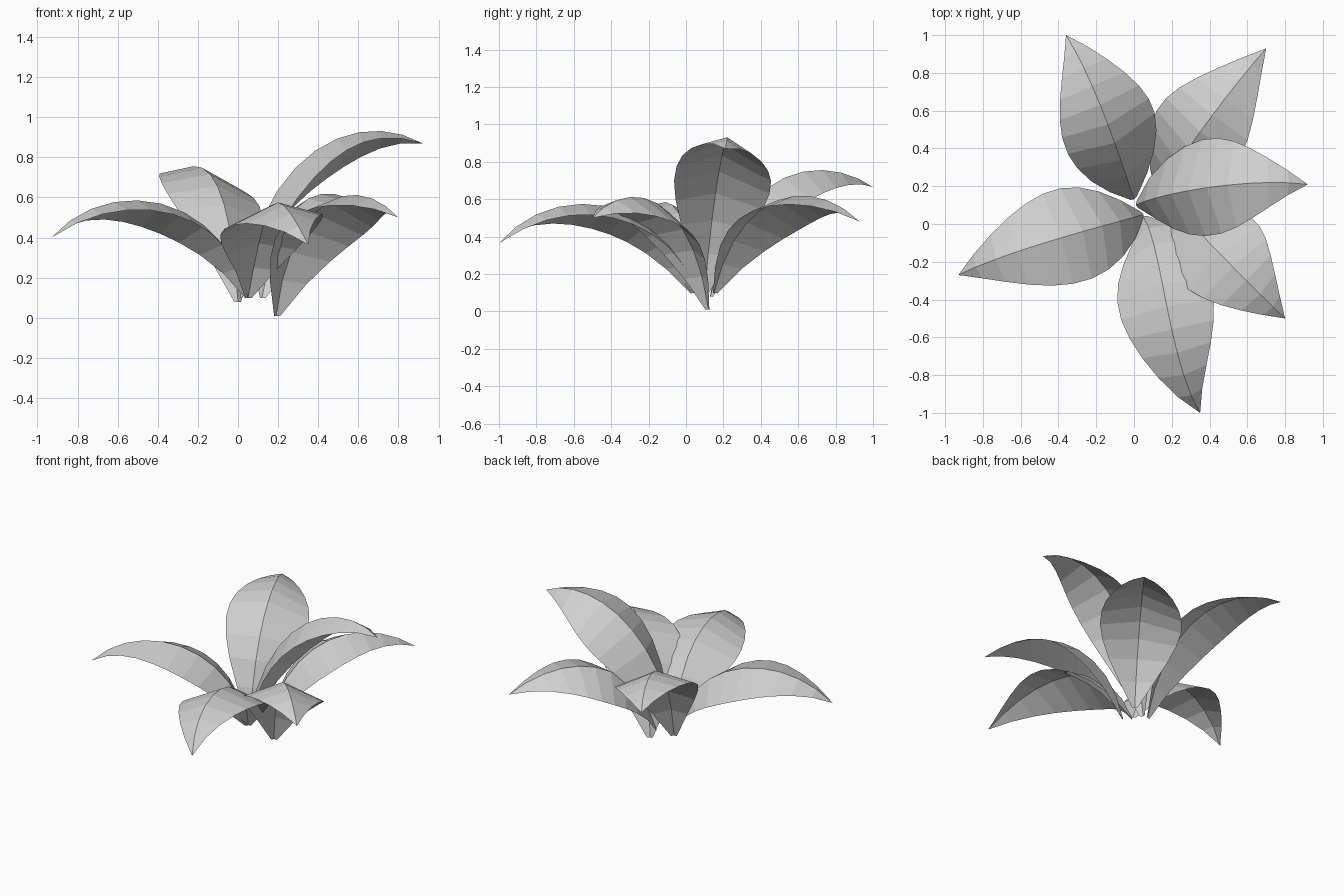
import bpy, bmesh, math
from mathutils import Vector
from mathutils.geometry import interpolate_bezier

cube = bpy.data.objects.get("Cube")
if cube:
    bpy.data.objects.remove(cube)

grey = bpy.data.materials.new("leaf_grey")
grey.use_nodes = True
colour = (0.63, 0.63, 0.63, 1)
grey.diffuse_color = colour
grey.node_tree.nodes["Principled BSDF"].inputs["Base Color"].default_value = colour

STEPS = 11        # points along each midrib
HALF_WIDTH = 0.255


def leaf(name, rib, left_drop, right_drop):
    """Folded leaf: an arched ridge with an edge hanging lower on each side."""
    pts = interpolate_bezier(*[Vector(p) for p in rib], STEPS)
    bm = bmesh.new()
    rows = []
    for i, p in enumerate(pts):
        t = i / (STEPS - 1)
        if i == STEPS - 1:
            rows.append([bm.verts.new(p)] * 3)
            break
        along = (pts[i + 1] - pts[max(i - 1, 0)]).normalized()
        side = Vector((0, 0, 1)).cross(along).normalized()
        up = along.cross(side)
        swell = max(math.sin(math.pi * t ** 0.85), 0.07)
        left = p + (side * HALF_WIDTH - up * left_drop) * swell
        right = p - (side * HALF_WIDTH + up * right_drop) * swell
        rows.append([bm.verts.new(v) for v in (left, p, right)])
    for a, b in zip(rows, rows[1:]):
        for k in (0, 1):
            ring = [a[k], a[k + 1], b[k + 1], b[k]]
            bm.faces.new(list(dict.fromkeys(ring)))
    mesh = bpy.data.meshes.new(name)
    bm.to_mesh(mesh)
    bm.free()
    mesh.materials.append(grey)
    obj = bpy.data.objects.new(name, mesh)
    bpy.context.collection.objects.link(obj)


# Leaves: ridge root, two handles and tip, then the drop of each edge
leaf("tall_left_leaf",
     [(0.01, 0.1, 0.1), (0.12, 0.16, 0.85), (0.6, 0.25, 1.05), (0.92, 0.21, 0.87)], 0.17, 0.07)
leaf("right_leaf",
     [(0.05, 0.05, 0.1), (-0.08, 0.01, 0.63), (-0.65, -0.13, 0.72), (-0.93, -0.27, 0.4)], 0.055, 0.12)
leaf("front_leaf",
     [(0.05, 0.04, 0.1), (0.15, -0.12, 0.65), (0.18, -0.72, 0.7), (0.35, -1, 0.365)], 0.065, 0.125)
leaf("back_right_leaf",
     [(0, 0.13, 0.08), (-0.05, 0.28, 0.82), (-0.2, 0.75, 0.84), (-0.36, 1, 0.665)], 0.05, 0.13)
leaf("back_left_leaf",
     [(0.12, 0.15, 0.1), (0.2, 0.28, 0.65), (0.46, 0.66, 0.74), (0.7, 0.93, 0.48)], 0.13, 0.06)
leaf("front_left_leaf",
     [(0.19, 0.12, 0.01), (0.27, 0.03, 0.65), (0.6, -0.31, 0.72), (0.8, -0.5, 0.5)], 0.14, 0.07)
